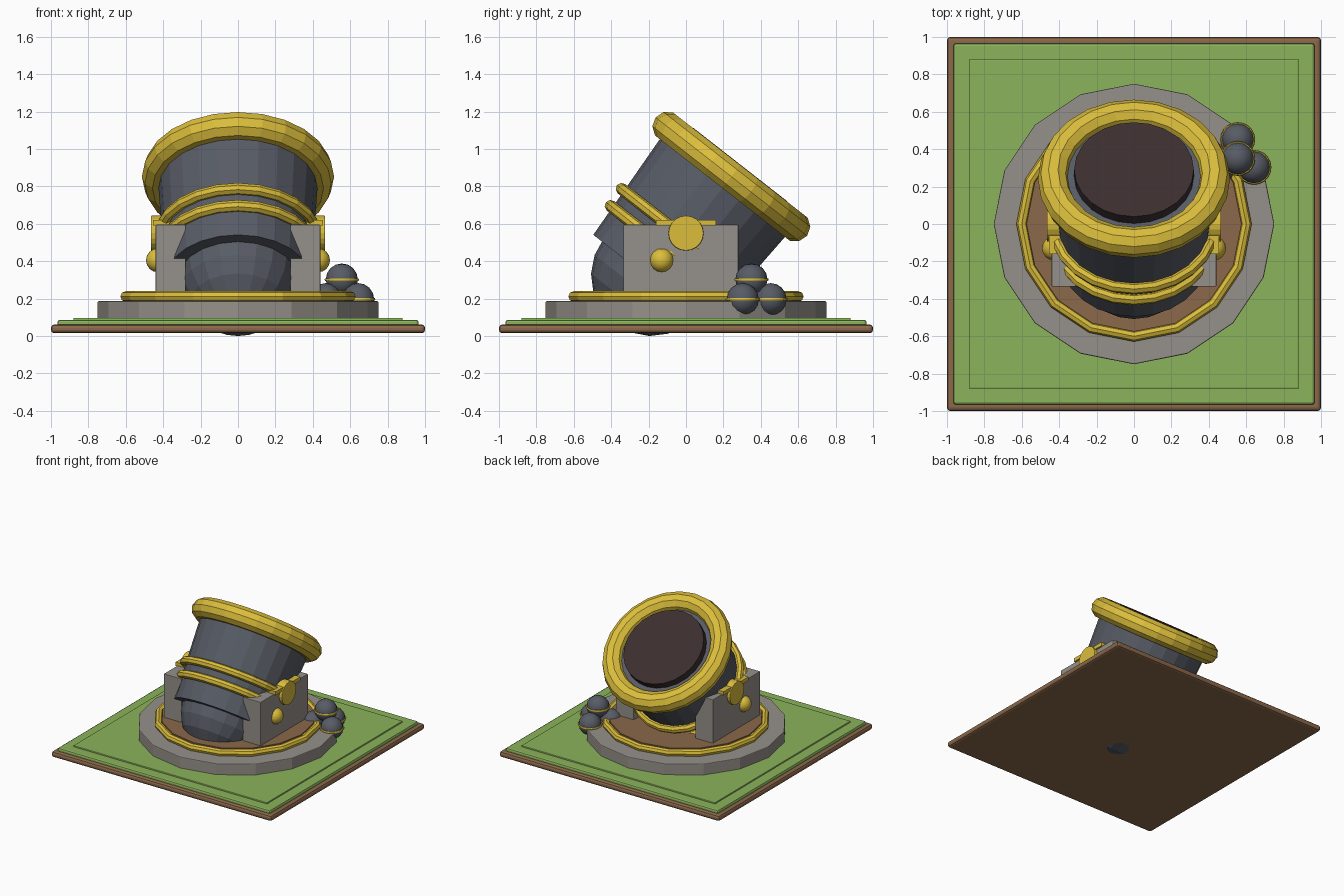
import bpy
from math import radians, pi
from mathutils import Vector, Matrix

cube = bpy.data.objects.get("Cube")
if cube:
    bpy.data.objects.remove(cube, do_unlink=True)


def make_material(name, rgb):
    """Material from display colour values, stored as linear."""
    color = [(c / 255) ** 2.2 for c in rgb] + [1]
    m = bpy.data.materials.new(name)
    m.use_nodes = True
    m.diffuse_color = color
    m.node_tree.nodes["Principled BSDF"].inputs["Base Color"].default_value = color
    return m


GOLD = make_material("gold", (218, 188, 62))
IRON = make_material("dark iron", (88, 92, 101))
STONE = make_material("grey stone", (148, 143, 136))
EARTH = make_material("brown earth", (138, 104, 76))
GRASS = make_material("grass green", (138, 178, 92))
BORE = make_material("bore black", (62, 50, 51))


def finish(name, mat, bevel=0, smooth=0):
    ob = bpy.context.object
    ob.name = name
    ob.data.materials.append(mat)
    if bevel:
        mod = ob.modifiers.new("bevel", "BEVEL")
        mod.width, mod.segments = bevel, 2
    if smooth:
        bpy.ops.object.shade_smooth_by_angle(angle=radians(smooth))
    return ob


def box(name, mat, low, high, bevel=0):
    low, high = Vector(low), Vector(high)
    bpy.ops.mesh.primitive_cube_add(size=1, location=(low + high) / 2)
    bpy.context.object.data.transform(Matrix.Diagonal((*(high - low), 1)))
    return finish(name, mat, bevel)


def cone(name, mat, r1, r2, depth, loc, rot=(0, 0, 0), sides=16, bevel=0):
    bpy.ops.mesh.primitive_cone_add(vertices=sides, radius1=r1, radius2=r2,
                                    depth=depth, location=loc, rotation=rot)
    return finish(name, mat, bevel)


def ring(name, mat, major, minor, loc, rot=(0, 0, 0), sides=24, around=8, smooth=0):
    bpy.ops.mesh.primitive_torus_add(major_radius=major, minor_radius=minor,
                                     major_segments=sides, minor_segments=around,
                                     location=loc, rotation=rot)
    return finish(name, mat, 0, smooth)


def ball(name, mat, radius, loc, rot=(0, 0, 0), sides=20, smooth=0):
    bpy.ops.mesh.primitive_uv_sphere_add(segments=sides, ring_count=sides // 2,
                                         radius=radius, location=loc, rotation=rot)
    return finish(name, mat, 0, smooth)


# Ground tile
box("earth_slab", EARTH, (-1, -1, .015), (1, 1, .062), .018)
box("grass_layer", GRASS, (-.965, -.965, .05), (.965, .965, .086), .012)
box("grass_panel", GRASS, (-.88, -.88, .07), (.88, .88, .097), .005)

# Round platform
cone("stone_platform", STONE, .75, .75, .105, (0, 0, .1345), bevel=.006)
cone("platform_floor", EARTH, .575, .575, .06, (0, 0, .208))
ring("platform_ring", GOLD, .6, .029, (0, 0, .211), sides=16)

# Tilted barrel, placed along its axis from the muzzle
TILT = (radians(-38), 0, 0)
AXIS = Matrix.Rotation(TILT[0], 3, "X") @ Vector((0, 0, 1))
MUZZLE = Vector((0, .2425, .8525))


def along(t):
    return MUZZLE + AXIS * t


cone("barrel", IRON, .39, .43, .72, along(-.34), TILT, 24)
ring("muzzle_ring", GOLD, .432, .082, MUZZLE, TILT, 24, 10)
cone("bore", BORE, .32, .32, .1, along(.03), TILT, 24)
for i, (t, r) in enumerate([(-.413, .422), (-.521, .412)]):
    ring(f"barrel_band_{i + 1}", GOLD, r, .032, along(t), TILT)
ball("breech", IRON, .323, (0, -.185, .323), TILT)

# Side supports with trunnion caps and bolts
for side, s in (("left", 1), ("right", -1)):
    x0, x1 = sorted((s * .28, s * .44))
    box(f"{side}_support", STONE, (x0, -.335, .2), (x1, .28, .595), .004)
    x0, x1 = sorted((s * .33, s * .455))
    box(f"{side}_cap_strap", GOLD, (x0, -.16, .59), (x1, .16, .62))
    cone(f"{side}_trunnion", GOLD, .094, .094, .12, (s * .405, 0, .55),
         (0, pi / 2, 0), 20, .004)
    ball(f"{side}_bolt", GOLD, .064, (s * .428, -.13, .405), sides=16, smooth=40)

# Stack of banded cannonballs
for i, spot in enumerate([(.555, .452, .197), (.642, .303, .197),
                          (.468, .303, .197), (.555, .35, .302)]):
    ball(f"cannonball_{i + 1}", IRON, .086, spot, sides=16, smooth=40)
    ring(f"cannonball_band_{i + 1}", GOLD, .085, .008, spot, sides=20, around=6, smooth=60)
